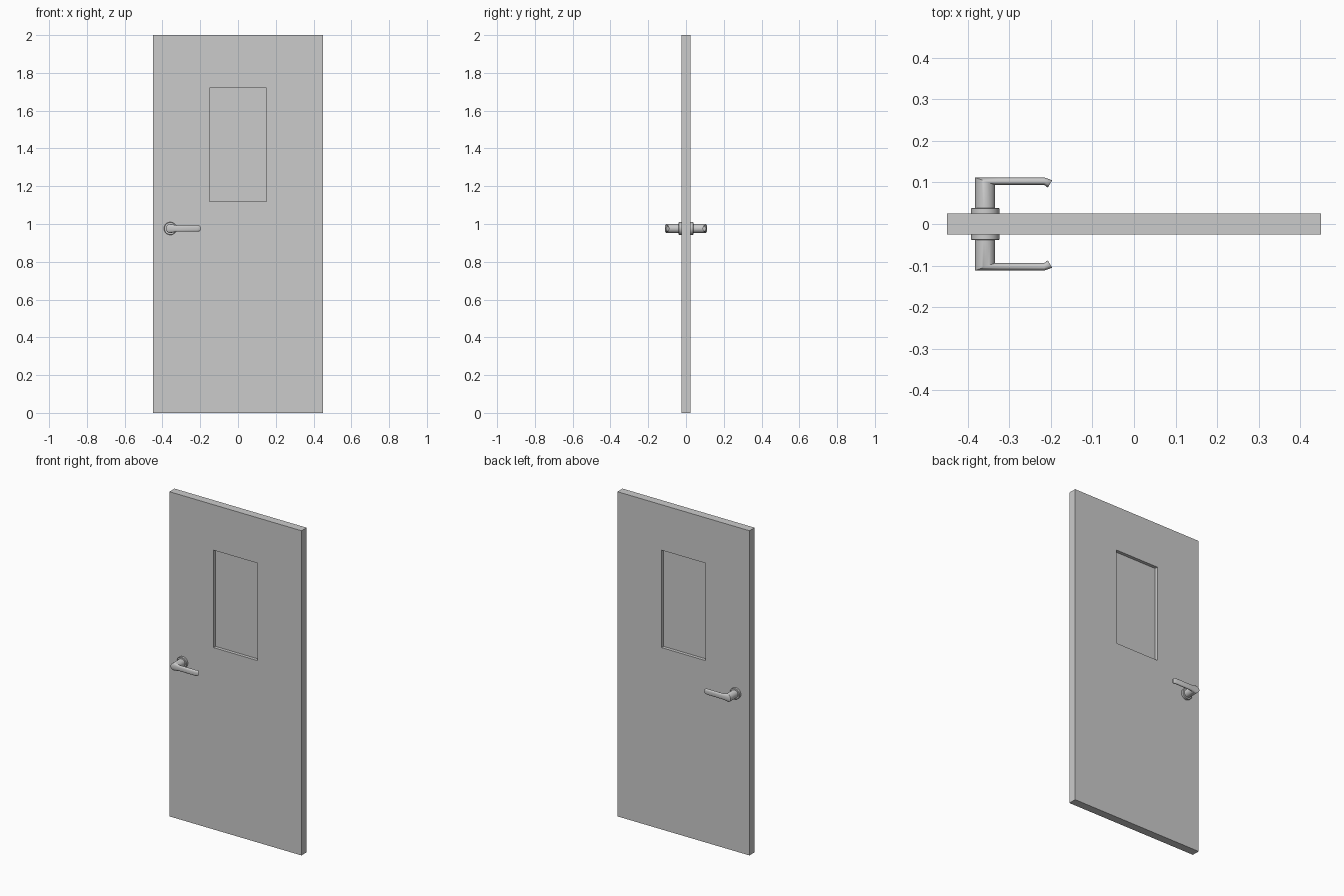
import bpy, bmesh, math

if "Cube" in bpy.data.objects:
    bpy.data.objects.remove(bpy.data.objects["Cube"])

HX, HZ = -0.358, 0.976      # handle axis
T = 0.025                   # half door thickness
SEG = 32


def make_object(name, bm, mirror=False, smooth=False):
    bmesh.ops.recalc_face_normals(bm, faces=bm.faces[:])
    mesh = bpy.data.meshes.new(name)
    bm.to_mesh(mesh)
    bm.free()
    ob = bpy.data.objects.new(name, mesh)
    bpy.context.collection.objects.link(ob)
    if smooth:
        bpy.ops.object.select_all(action='DESELECT')
        ob.select_set(True)
        bpy.context.view_layer.objects.active = ob
        bpy.ops.object.shade_smooth_by_angle(angle=math.radians(35))
    if mirror:
        m = ob.modifiers.new("both_sides", 'MIRROR')
        m.use_axis = (False, True, False)
    return ob


def loft(rings, name):
    """Skin equal-length closed rings, cap both ends, mirror through the door."""
    bm = bmesh.new()
    loops = [[bm.verts.new(p) for p in ring] for ring in rings]
    n = len(loops[0])
    for a, b in zip(loops, loops[1:]):
        for i in range(n):
            j = (i + 1) % n
            bm.faces.new((a[i], a[j], b[j], b[i]))
    bm.faces.new(loops[0])
    bm.faces.new(loops[-1])
    return make_object(name, bm, mirror=True, smooth=True)


def section(outer, inner, half_z, power=1.0):
    """Closed ring spanning two (x, depth) points, with height half_z."""
    pts = []
    for i in range(SEG):
        a = 2 * math.pi * i / SEG
        c, s = [math.copysign(abs(v) ** power, v) for v in (math.cos(a), math.sin(a))]
        t = (c + 1) / 2
        pts.append((outer[0] + (inner[0] - outer[0]) * t,
                    -(outer[1] + (inner[1] - outer[1]) * t),
                    HZ + half_z * s))
    return pts


# door leaf with a rectangular window opening
bm = bmesh.new()
outer = [(-0.45, 0), (0.45, 0), (0.45, 2), (-0.45, 2)]
inner = [(-0.15, 1.12), (0.15, 1.12), (0.15, 1.72), (-0.15, 1.72)]
of, ob_, nf, nb = [[bm.verts.new((x, y, z)) for x, z in pts]
                   for pts, y in ((outer, -T), (outer, T), (inner, -T), (inner, T))]
for i in range(4):
    j = (i + 1) % 4
    for a, b in ((of, nf), (nf, nb), (nb, ob_), (ob_, of)):
        bm.faces.new((a[i], a[j], b[j], b[i]))
make_object("door_leaf", bm)

# recessed window pane
bm = bmesh.new()
bmesh.ops.create_cube(bm, size=1)
for v in bm.verts:
    v.co = (v.co.x * 0.30, v.co.y * 0.01, v.co.z * 0.60 + 1.42)
make_object("window_pane", bm)

# round handle roses
R = 0.034
loft([section((HX - r, d), (HX + r, d), r)
      for r, d in ((R, T), (R, 0.037), (R - 0.002, 0.039))], "handle_rose")

# lever handles: round shank, mitred elbow, flat grip, bent tip
r = 0.024
loft([section((HX - r, 0.038), (HX + r, 0.038), r),
      section((HX - r, 0.112), (HX + r, 0.094), r),
      section((-0.325, 0.112), (-0.325, 0.094), 0.017, 0.75),
      section((-0.216, 0.112), (-0.216, 0.094), 0.017, 0.75),
      section((-0.203, 0.1075), (-0.2115, 0.0905), 0.0165, 0.75),
      section((-0.197, 0.105), (-0.207, 0.088), 0.012, 0.75)], "lever_handle")
